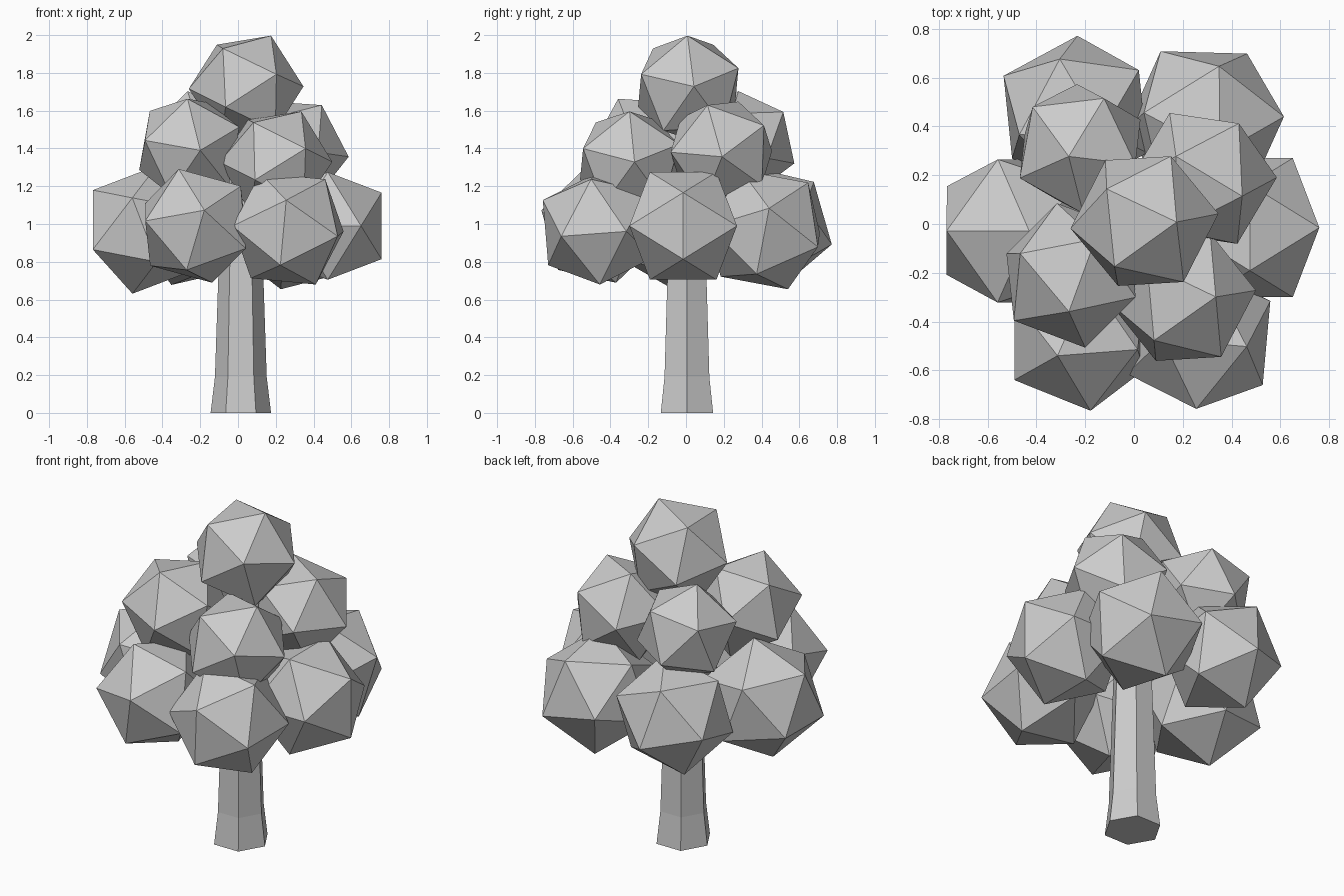
import bpy, bmesh, math
from mathutils import Vector, Matrix

if "Cube" in bpy.data.objects:
    bpy.data.objects.remove(bpy.data.objects["Cube"])


def make_object(name, bm):
    bmesh.ops.recalc_face_normals(bm, faces=bm.faces)
    mesh = bpy.data.meshes.new(name)
    bm.to_mesh(mesh)
    bm.free()
    obj = bpy.data.objects.new(name, mesh)
    bpy.context.collection.objects.link(obj)
    return obj


def frame(a, b):
    # orthonormal basis with its first axis on a and b in the first plane
    a = Vector(a).normalized()
    n = a.cross(Vector(b)).normalized()
    return Matrix((a, n.cross(a), n)).transposed()


def leaf_clump(name, centre, radius, corner, neighbour):
    # 20-sided ball turned so two adjacent corners point the given ways
    bm = bmesh.new()
    bmesh.ops.create_icosphere(bm, subdivisions=1, radius=radius)
    bm.verts.ensure_lookup_table()
    v = bm.verts[0]
    w = v.link_edges[0].other_vert(v)
    turn = frame(corner, neighbour) @ frame(v.co, w.co).transposed()
    for p in bm.verts:
        p.co = turn @ p.co
    make_object(name, bm).location = centre


# Trunk: six-sided, flared at the foot
bm = bmesh.new()
rings = []
for z, r in ((0, 0.16), (0.19, 0.137), (0.7, 0.12), (1.25, 0.10)):
    rings.append([bm.verts.new((0.015 + r * math.cos(math.radians(60 * i)),
                                0.005 + r * math.sin(math.radians(60 * i)), z))
                  for i in range(6)])
for lo, hi in zip(rings, rings[1:]):
    for i in range(6):
        j = (i + 1) % 6
        bm.faces.new((lo[i], lo[j], hi[j], hi[i]))
bm.faces.new(rings[0][::-1])
bm.faces.new(rings[-1])
make_object("trunk", bm)

# Foliage: name, centre, radius, direction of a corner, direction of its neighbour
clumps = [
    # lower ring
    ("lower_leaves_right", (0.475, -0.015, 0.99), 0.335, (1.618, 0, 1), (1.618, 0, -1)),
    ("lower_leaves_back_right", (0.29, 0.415, 0.97), 0.345, (0.323, 0.025, 0.113), (0.06, 0.243, 0.26)),
    ("lower_leaves_back_left", (-0.24, 0.45, 0.985), 0.335, (0.008, 0.318, -0.092), (-0.065, 0.228, 0.24)),
    ("lower_leaves_left", (-0.494, -0.028, 0.97), 0.345, (-0.275, 0, 0.21), (-0.065, 0.29, 0.17)),
    ("lower_leaves_front_left", (-0.225, -0.455, 0.99), 0.325, (0.045, -0.30, 0.08), (-0.095, -0.08, 0.315)),
    ("lower_leaves_front_right", (0.265, -0.465, 0.975), 0.33, (-0.01, -0.30, 0.155), (0.256, -0.168, -0.05)),
    # middle ring
    ("middle_leaves_back_left", (-0.221, 0.308, 1.424), 0.285, (-0.047, -0.031, 0.281), (0.101, 0.21, 0.156)),
    ("middle_leaves_back_right", (0.285, 0.187, 1.383), 0.302, (0.159, -0.073, 0.247), (0.299, 0.005, -0.031)),
    ("middle_leaves_front_left", (-0.258, -0.211, 1.40), 0.302, (-0.009, -0.149, 0.264), (0.058, -0.295, -0.01)),
    ("middle_leaves_front_right", (0.201, -0.299, 1.328), 0.30, (0.134, 0, 0.267), (0.157, -0.248, 0.07)),
    # crown
    ("top_leaves", (0.043, 0.012, 1.722), 0.305, (0.131, -0.004, 0.273), (-0.156, 0.131, 0.222)),
]
for clump in clumps:
    leaf_clump(*clump)
